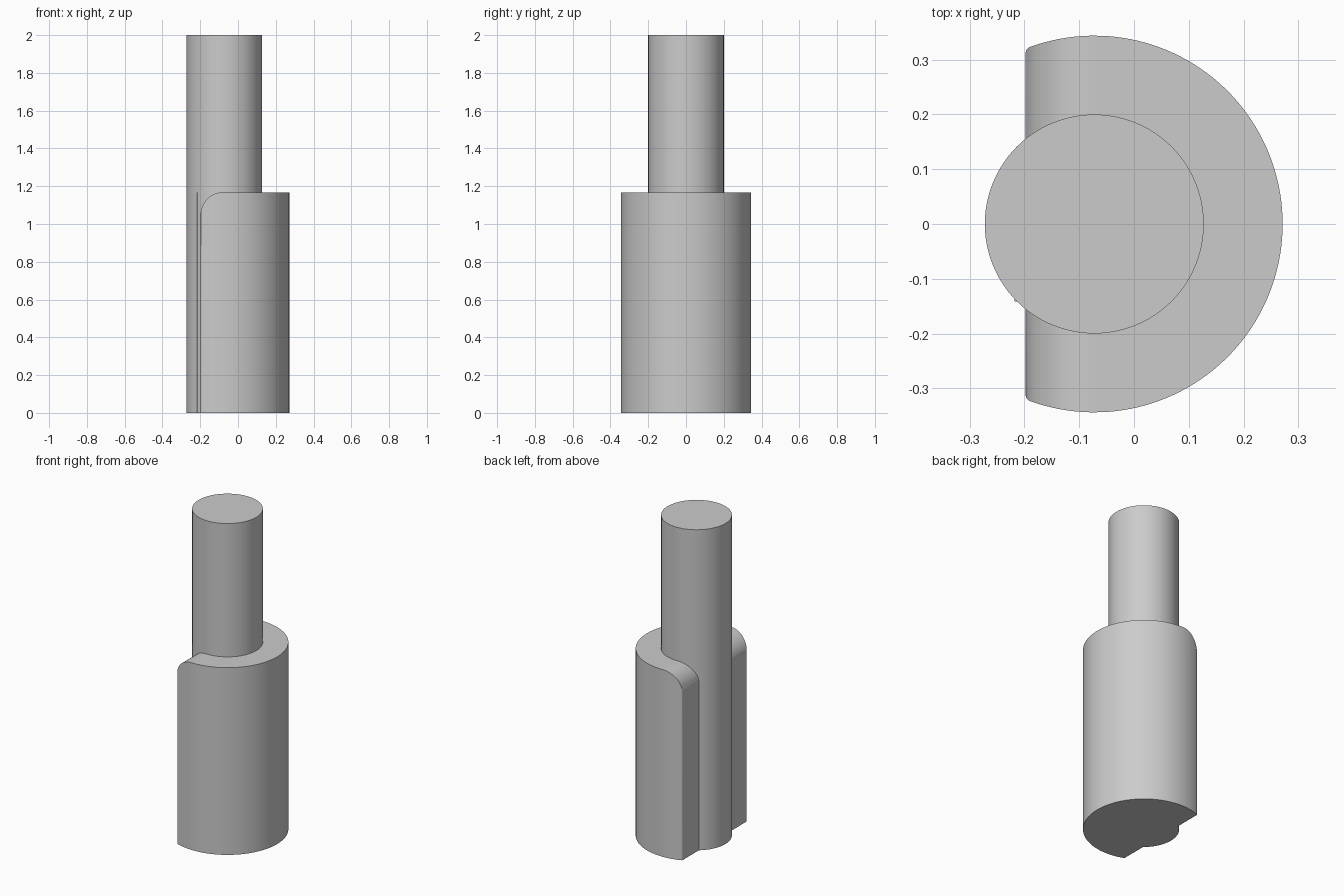
import bpy, bmesh, math

if "Cube" in bpy.data.objects:
    bpy.data.objects.remove(bpy.data.objects["Cube"])

CX = -0.0725            # shared axis of shaft and body
R_BODY, H_BODY = 0.344, 1.168
X_FLAT = -0.198         # flat rear side of the body
R_TOP, R_EDGE = 0.12, 0.012   # rounded top edge, rounded vertical edges

grey = bpy.data.materials.new("grey")
grey.diffuse_color = (0.6, 0.6, 0.6, 1)
grey.use_nodes = True
grey.node_tree.nodes["Principled BSDF"].inputs["Base Color"].default_value = grey.diffuse_color


def finish(name, bm):
    bmesh.ops.recalc_face_normals(bm, faces=bm.faces)
    me = bpy.data.meshes.new(name)
    bm.to_mesh(me)
    bm.free()
    me.materials.append(grey)
    ob = bpy.data.objects.new(name, me)
    bpy.context.collection.objects.link(ob)
    bpy.ops.object.select_all(action='DESELECT')
    ob.select_set(True)
    bpy.context.view_layer.objects.active = ob
    bpy.ops.object.shade_smooth_by_angle(angle=math.radians(30))
    return ob


# Shaft: full-height round bar
bm = bmesh.new()
bmesh.ops.create_cone(bm, cap_ends=True, segments=96, radius1=0.2, radius2=0.2, depth=2)
bmesh.ops.translate(bm, verts=bm.verts, vec=(CX, 0, 1))
finish("shaft", bm)

# Body: slices along x, each with a half width and a top height
edge_cx = X_FLAT + R_EDGE
edge_cy = math.sqrt((R_BODY - R_EDGE) ** 2 - (edge_cx - CX) ** 2)
x_tangent = CX + R_BODY * (edge_cx - CX) / (R_BODY - R_EDGE)


def half_width(x):
    if x < x_tangent:
        return edge_cy + math.sqrt(max(0, R_EDGE ** 2 - (x - edge_cx) ** 2))
    return math.sqrt(max(0, R_BODY ** 2 - (x - CX) ** 2))


def top_height(x):
    d = max(0, X_FLAT + R_TOP - x)
    return H_BODY - R_TOP + math.sqrt(max(0, R_TOP ** 2 - d ** 2))


N = 20
xs = [X_FLAT + R_TOP * (1 - math.cos(math.pi / 2 * i / N)) for i in range(N + 1)]
M = 40
xs += [CX + R_BODY * math.sin(math.pi / 2 * i / M) for i in range(1, M)]

bm = bmesh.new()
rings = []
for x in xs:
    w, t = half_width(x), top_height(x)
    rings.append([bm.verts.new(p) for p in ((x, -w, 0), (x, w, 0), (x, w, t), (x, -w, t))])
for a, b in zip(rings, rings[1:]):
    for k in range(4):
        bm.faces.new((a[k], a[(k + 1) % 4], b[(k + 1) % 4], b[k]))
bm.faces.new(rings[0])
# Close the round end on a single vertical edge
lo = bm.verts.new((CX + R_BODY, 0, 0))
hi = bm.verts.new((CX + R_BODY, 0, H_BODY))
r = rings[-1]
for f in ((r[0], r[1], lo), (r[1], r[2], hi, lo), (r[2], r[3], hi), (r[3], r[0], lo, hi)):
    bm.faces.new(f)
finish("half_round_body", bm)

# Thin rib on the exposed side of the shaft
bm = bmesh.new()
bmesh.ops.create_cube(bm, size=1)
for v in bm.verts:
    v.co.x = -0.218 if v.co.x < 0 else -0.185
    v.co.y = -0.142 if v.co.y < 0 else -0.13
    v.co.z = 0 if v.co.z < 0 else H_BODY
finish("thin_rib", bm)
